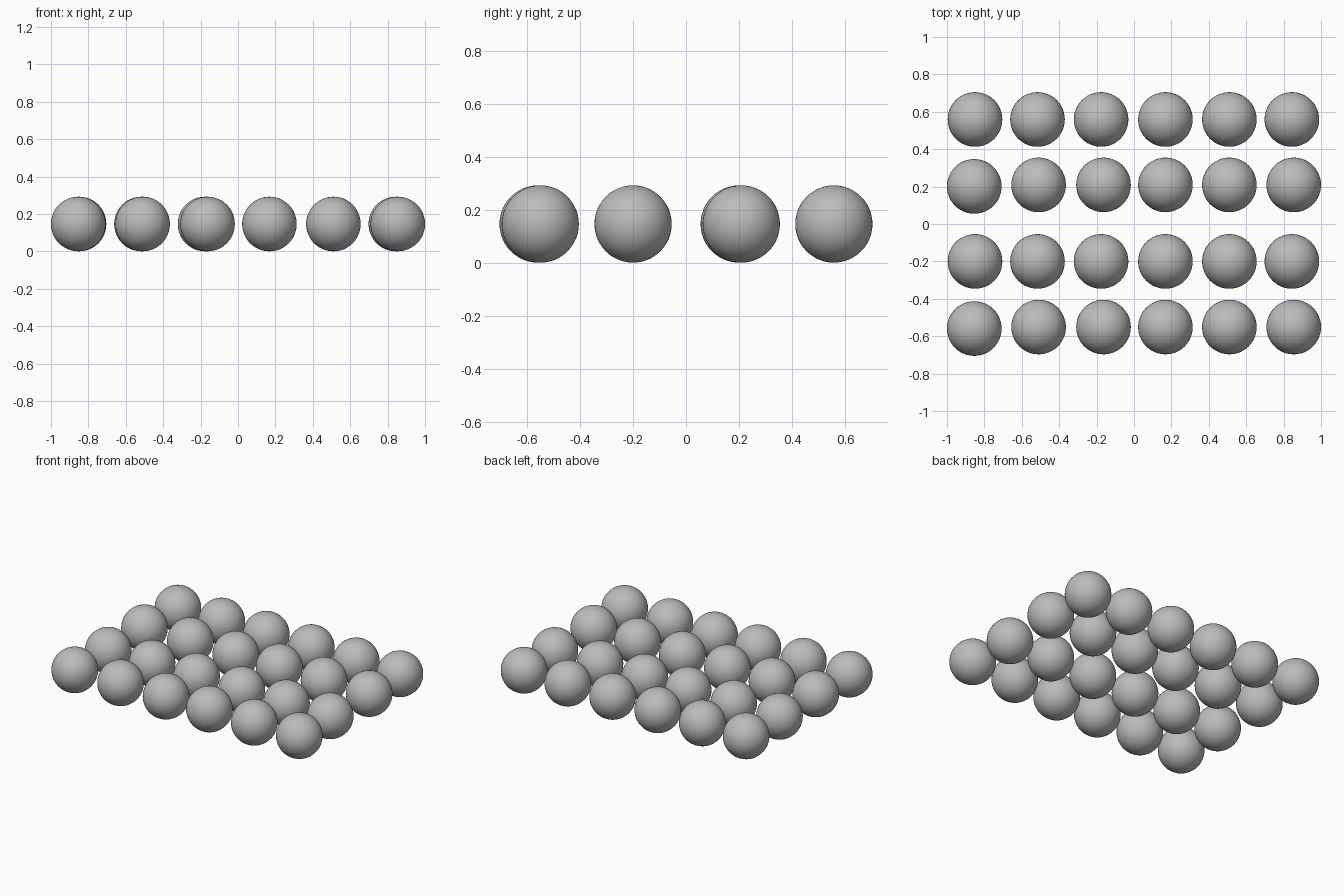
import bpy

cube = bpy.data.objects.get("Cube")
if cube:
    bpy.data.objects.remove(cube, do_unlink=True)

RADIUS = 0.146

# Plain grey surface
grey = bpy.data.materials.new("grey")
grey.use_nodes = True
colour = (0.5, 0.5, 0.5, 1)
grey.diffuse_color = colour
grey.node_tree.nodes["Principled BSDF"].inputs["Base Color"].default_value = colour


def ball(name, x, y):
    bpy.ops.mesh.primitive_uv_sphere_add(
        segments=48, ring_count=24, radius=RADIUS, location=(x, y, RADIUS + 0.001))
    obj = bpy.context.object
    obj.name = name
    obj.data.materials.append(grey)
    bpy.ops.object.shade_smooth()


# Two slightly different row spacings alternate from back to front
spacing_a = (-0.85, -0.516, -0.176, 0.168, 0.51, 0.844)
spacing_b = (-0.854, -0.51, -0.163, 0.168, 0.51, 0.854)

# Row name, row y, y of the stray right-hand end ball, x positions
rows = (
    ("back", 0.559, 0.559, spacing_a),
    ("mid_back", 0.209, 0.201, spacing_b),
    ("mid_front", -0.2, -0.2, spacing_a),
    ("front", -0.551, -0.559, spacing_b),
)
for row, y, end_y, spacing in rows:
    for i, x in enumerate(spacing):
        ball(f"{row}_ball_{i + 1}", x, end_y if i == 0 else y)
